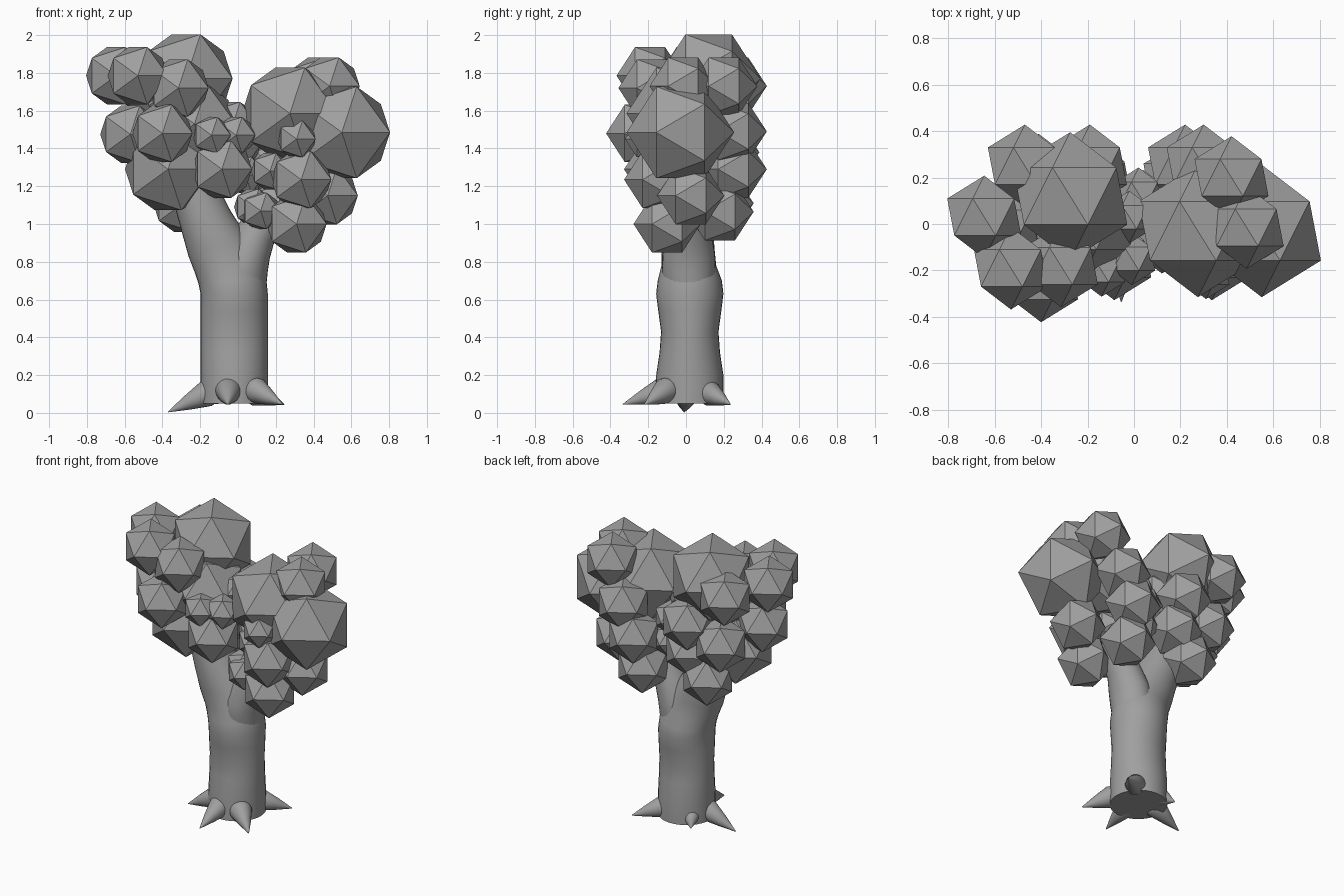
import bpy, bmesh, math
from mathutils import Vector, Matrix

if "Cube" in bpy.data.objects:
    bpy.data.objects.remove(bpy.data.objects["Cube"], do_unlink=True)

grey = bpy.data.materials.new("plain grey")
grey.use_nodes = True
grey.diffuse_color = (0.35, 0.35, 0.35, 1)
grey.node_tree.nodes["Principled BSDF"].inputs["Base Color"].default_value = (0.35, 0.35, 0.35, 1)


def add_object(name, bm, smooth):
    bmesh.ops.recalc_face_normals(bm, faces=bm.faces)
    mesh = bpy.data.meshes.new(name)
    bm.to_mesh(mesh)
    bm.free()
    mesh.materials.append(grey)
    obj = bpy.data.objects.new(name, mesh)
    bpy.context.collection.objects.link(obj)
    if smooth:
        bpy.ops.object.select_all(action='DESELECT')
        obj.select_set(True)
        bpy.context.view_layer.objects.active = obj
        bpy.ops.object.shade_smooth_by_angle(angle=math.radians(40))


def loft(bm, loops):
    """Skin a list of vertex loops and cap both ends."""
    sides = len(loops[0])
    for low, high in zip(loops, loops[1:]):
        for i in range(sides):
            j = (i + 1) % sides
            bm.faces.new((low[i], low[j], high[j], high[i]))
    bm.faces.new(loops[0][::-1])
    bm.faces.new(loops[-1])


def ring(bm, place, rx, ry, sides):
    angles = [math.tau * i / sides for i in range(sides)]
    return [bm.verts.new(place @ Vector((rx * math.cos(a), ry * math.sin(a), 0))) for a in angles]


def tube(name, rings):
    """Loft of rings: centre x, y, z, half width, half depth, tilt about y."""
    bm = bmesh.new()
    loft(bm, [ring(bm, Matrix.Translation((x, y, z)) @ Matrix.Rotation(tilt, 4, 'Y'), rx, ry, 32)
              for x, y, z, rx, ry, tilt in rings])
    add_object(name, bm, True)


def root(name, base, tip, radius):
    """Ball-ended cone from the trunk out to a pointed tip."""
    base, tip = Vector(base), Vector(tip)
    axis = tip - base
    turn = Matrix.Translation(base) @ axis.to_track_quat('Z', 'Y').to_matrix().to_4x4()
    profile = [(-math.cos(a) * radius, math.sin(a) * radius)
               for a in (math.pi * k / 10 for k in range(1, 6))]
    profile += [(axis.length * 0.5, radius * 0.55), (axis.length, 0.002)]
    bm = bmesh.new()
    loft(bm, [ring(bm, turn @ Matrix.Translation((0, 0, along)), r, r, 20) for along, r in profile])
    add_object(name, bm, True)


def leaf_clump(name, x, y, z, r):
    bm = bmesh.new()
    bmesh.ops.create_icosphere(bm, subdivisions=1, radius=r,
                               matrix=Matrix.Translation((x, y, z)) @ Matrix.Rotation(math.pi / 2, 4, 'X'))
    add_object(name, bm, False)


# Trunk leaning into the thick limb
tube("trunk", [
    (-.02, .02, .05, .178, .18, 0), (-.02, .02, .2, .178, .178, 0),
    (-.02, .02, .32, .178, .16, 0), (-.02, .02, .43, .178, .152, 0),
    (-.02, .02, .54, .178, .167, 0), (-.02, .02, .63, .178, .178, 0),
    (-.03, .02, .7, .18, .17, -.08), (-.055, .015, .78, .178, .145, -.2),
    (-.105, .01, .88, .165, .14, -.3), (-.17, .01, 1.02, .14, .135, -.35),
    (-.24, .01, 1.2, .12, .12, -.35)])

# Short limb on the other side
tube("side_limb", [
    (.015, .02, .62, .13, .13, 0), (.03, .015, .75, .127, .142, .05),
    (.05, .015, .84, .12, .138, .2), (.09, .02, .94, .108, .115, .35),
    (.19, .02, 1.13, .09, .09, .4)])

# Pointed roots
roots = [((-.17, 0, .1), (-.37, -.01, .005), .07), ((-.05, -.13, .115), (-.055, -.335, .045), .07),
         ((.1, -.11, .115), (.235, -.22, .045), .07), ((.1, .13, .1), (.245, .235, .045), .065),
         ((-.13, .13, .09), (-.17, .19, .05), .05)]
for n, (base, tip, radius) in enumerate(roots):
    root(f"root_{n + 1}", base, tip, radius)

# Large leaf clumps
crown = [(-.275, .12, 1.77, .275), (-.23, 0, 1.53, .245), (-.37, -.02, 1.29, .255),
         (.275, -.03, 1.585, .285), (.55, -.03, 1.485, .285)]
for n, clump in enumerate(crown):
    leaf_clump(f"large_leaf_clump_{n + 1}", *clump)

# Medium clumps, all one size
medium = [(-.53, -.19, 1.785), (-.645, .03, 1.785), (-.315, -.18, 1.72), (-.4, -.245, 1.48),
          (-.57, -.02, 1.475), (-.085, -.15, 1.29), (.31, -.1, 1.0), (.335, -.15, 1.235),
          (.475, .025, 1.15), (.485, -.015, 1.73), (.42, .2, 1.73), (-.47, .25, 1.73),
          (-.19, .25, 1.49), (.22, .25, 1.29), (.30, .25, 1.49), (-.41, .21, 1.38),
          (-.29, .18, 1.11), (.2, .18, 1.065), (-.17, .19, 1.28)]
for n, place in enumerate(medium):
    leaf_clump(f"medium_leaf_clump_{n + 1}", *place, .178)

# Small clumps filling the gaps
small = [(-.14, -.2, 1.47), (-.01, -.15, 1.47), (-.02, .03, 1.55), (.08, -.05, 1.09),
         (.12, -.1, 1.07), (.17, -.06, 1.28), (.31, -.21, 1.45), (.02, .13, 1.42), (.04, .12, 1.26)]
for n, place in enumerate(small):
    leaf_clump(f"small_leaf_clump_{n + 1}", *place, .113)
